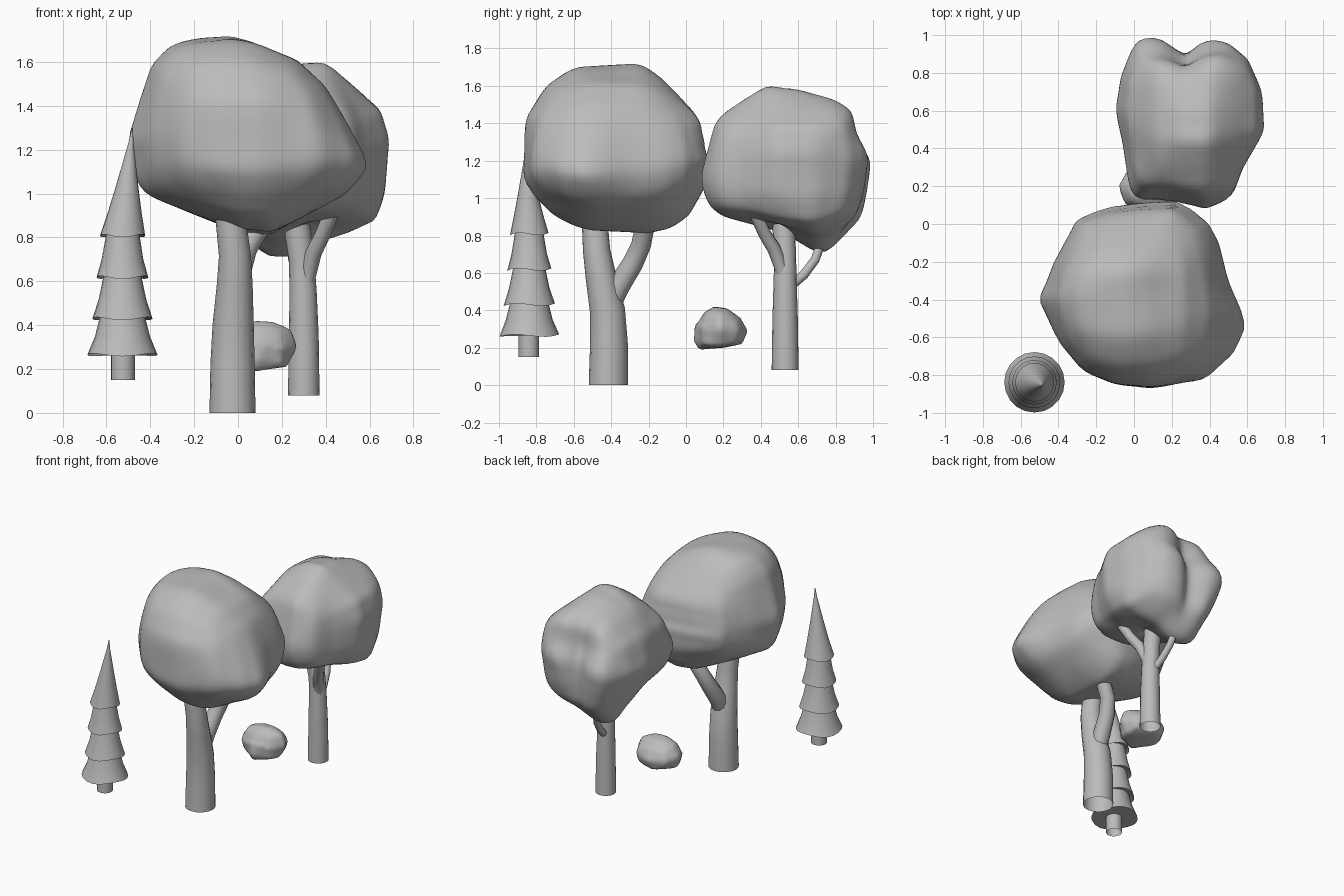
import bpy, bmesh, math
from mathutils import Vector

if "Cube" in bpy.data.objects:
    bpy.data.objects.remove(bpy.data.objects["Cube"])

grey = bpy.data.materials.new("plain_grey")
grey.diffuse_color = (0.5, 0.5, 0.5, 1)
grey.use_nodes = True
grey.node_tree.nodes["Principled BSDF"].inputs["Base Color"].default_value = grey.diffuse_color


def finish(bm, name, angle=60):
    bm.normal_update()
    me = bpy.data.meshes.new(name)
    bm.to_mesh(me)
    bm.free()
    me.materials.append(grey)
    ob = bpy.data.objects.new(name, me)
    bpy.context.collection.objects.link(ob)
    bpy.ops.object.select_all(action='DESELECT')
    ob.select_set(True)
    bpy.context.view_layer.objects.active = ob
    bpy.ops.object.shade_smooth_by_angle(angle=math.radians(angle))


def polar(points, cu, cv):
    """Straight-sided outline's radius as a function of angle around (cu, cv)."""
    p = sorted((math.atan2(v - cv, u - cu), math.hypot(u - cu, v - cv)) for u, v in points)
    p = [(p[-1][0] - math.tau, p[-1][1])] + p + [(p[0][0] + math.tau, p[0][1])]

    def radius(u, v):
        a = math.atan2(v, u)
        for (a0, r0), (a1, r1) in zip(p, p[1:]):
            if a0 <= a <= a1 and a1 > a0:
                return r0 * r1 * math.sin(a1 - a0) / (r0 * math.sin(a - a0) + r1 * math.sin(a1 - a))
        return p[0][1]
    return radius


def fit(verts, i, j, rad, bins=48):
    """Pull the rim seen along one axis onto its outline."""
    rim = [1e-6] * bins
    info = []
    for v in verts:
        a = (math.atan2(v.co[j], v.co[i]) / math.tau % 1) * bins
        ratio = math.hypot(v.co[i], v.co[j]) / rad(v.co[i], v.co[j])
        k = int(a) % bins
        rim[k] = max(rim[k], ratio)
        info.append((v, a, ratio))
    for v, a, ratio in info:
        k = math.floor(a - .5)
        f = a - .5 - k
        edge = rim[k % bins] * (1 - f) + rim[(k + 1) % bins] * f
        s = 1 + (1 / edge - 1) * min(ratio / edge, 1) ** 4
        v.co[i] *= s
        v.co[j] *= s


def blob(name, centre, top, front, side, dents=(), detail=5):
    """Rounded lump blended from three outlines."""
    c = Vector(centre)
    views = [(0, 1, polar(top, c.x, c.y)), (0, 2, polar(front, c.x, c.z)), (1, 2, polar(side, c.y, c.z))]
    bm = bmesh.new()
    bmesh.ops.create_icosphere(bm, subdivisions=detail, radius=1)
    for vert in bm.verts:
        d = vert.co.normalized()
        total = sum((d[i] ** 2 + d[j] ** 2) / rad(d[i], d[j]) ** 2 for i, j, rad in views)
        r = (total / 2) ** -0.5
        for direction, depth, width in dents:
            r -= depth * math.exp(-(d.angle(Vector(direction)) / width) ** 2)
        vert.co = d * r
    for step in range(14):
        for view in views:
            fit(bm.verts, *view)
        if step < 10 or step == 12:
            bmesh.ops.smooth_vert(bm, verts=bm.verts, factor=0.4, use_axis_x=True, use_axis_y=True, use_axis_z=True)
    for vert in bm.verts:
        vert.co += c
    finish(bm, name)


def loft(bm, rings, sides, wave=None, base=True):
    """Skin rings given as (centre, radius, axis)."""
    loops = []
    for n, (c, r, axis) in enumerate(rings):
        q = Vector((0, 0, 1)).rotation_difference(axis)
        loop = []
        for s in range(sides):
            a = math.tau * s / sides
            w = wave[n] * math.sin(3 * a) if wave else 0
            loop.append(bm.verts.new(c + q @ Vector((r * math.cos(a), r * math.sin(a), w))))
        loops.append(loop)
    for l0, l1 in zip(loops, loops[1:]):
        for s in range(sides):
            t = (s + 1) % sides
            bm.faces.new((l0[s], l0[t], l1[t], l1[s]))
    if base:
        bm.faces.new(loops[0][::-1])


def limb(name, path, sides=12, upright_base=False):
    pts = [Vector(p[:3]) for p in path]
    rings = []
    for i, p in enumerate(path):
        axis = pts[min(i + 1, len(pts) - 1)] - pts[max(i - 1, 0)]
        if upright_base and i == 0:
            axis = Vector((0, 0, 1))
        rings.append((pts[i], p[3], axis.normalized()))
    bm = bmesh.new()
    loft(bm, rings, sides, base=False)
    finish(bm, name, 50)


# Large tree
limb("large_trunk", [(-.025, -.415, 0, .105), (-.025, -.412, .22, .101), (-.022, -.42, .4, .094),
                     (-.015, -.455, .58, .082), (-.014, -.478, .72, .073), (-.036, -.49, .9, .068)],
     16, True)
limb("large_branch", [(-.02, -.43, .38, .055), (-.012, -.36, .53, .06), (.005, -.285, .65, .056),
                      (.035, -.24, .75, .053), (.095, -.22, .85, .052), (.13, -.22, .93, .05)])
blob("large_canopy", (.05, -.36, 1.28),
     top=[(.5, -.3), (.45, -.1), (.4, 0), (.25, .14), (.05, .13), (-.15, .1), (-.3, .03), (-.42, -.2),
          (-.5, -.4), (-.4, -.62), (-.27, -.78), (-.1, -.85), (.1, -.87), (.38, -.82), (.53, -.68), (.6, -.53)],
     front=[(.5, 1.32), (.4, 1.49), (.27, 1.61), (.1, 1.68), (-.02, 1.72), (-.2, 1.71), (-.3, 1.68), (-.39, 1.6),
            (-.45, 1.42), (-.5, 1.25), (-.46, 1.03), (-.38, .98), (-.2, .91), (0, .84), (.15, .83), (.5, 1), (.6, 1.13)],
     side=[(-.86, 1.42), (-.87, 1.1), (-.8, 1), (-.7, .9), (-.55, .83), (-.15, .81), (0, .88), (.1, 1.05),
           (.12, 1.2), (.07, 1.43), (-.05, 1.56), (-.15, 1.66), (-.25, 1.72), (-.6, 1.7), (-.75, 1.6)],
     dents=[((.1, .1, 1), .03, .4), ((-.7, -.7, .1), -.03, .5)])

# Small tree
limb("small_trunk", [(.3, .53, .08, .072), (.3, .53, .35, .068), (.297, .53, .55, .062),
                     (.29, .53, .7, .058), (.262, .52, .9, .062)], 16, True)
limb("small_front_branch", [(.3, .53, .48, .034), (.316, .512, .62, .038), (.345, .47, .73, .037),
                            (.385, .42, .81, .035), (.43, .37, .92, .035)], 10)
limb("small_back_branch", [(.29, .56, .53, .025), (.275, .63, .59, .026), (.26, .69, .67, .025),
                           (.24, .73, .78, .025)], 10)
blob("small_canopy", (.3, .53, 1.15),
     top=[(.69, .49), (.68, .7), (.6, .88), (.48, .97), (.38, .97), (.26, .9), (.11, 1), (0, .96), (-.07, .78),
          (-.1, .6), (-.06, .42), (-.03, .22), (0, .14), (.2, .13), (.39, .09), (.52, .15), (.58, .3)],
     front=[(.4, 1.6), (.54, 1.48), (.65, 1.38), (.69, 1.25), (.67, 1), (.63, .88), (.5, .82), (.35, .77),
            (.26, .71), (.18, .7), (.1, .72), (.05, .82), (-.04, 1), (-.1, 1.15), (-.04, 1.35), (.1, 1.5), (.26, 1.59)],
     side=[(.09, 1.05), (.08, 1.12), (.14, 1.35), (.17, 1.43), (.3, 1.52), (.43, 1.6), (.6, 1.58), (.78, 1.53),
           (.88, 1.48), (.92, 1.33), (.99, 1.2), (.97, 1.05), (.94, .9), (.8, .75), (.74, .71), (.68, .72),
           (.5, .82), (.2, .9), (.12, .96)],
     dents=[((-.1, 1, .4), .07, .35), ((0, .55, .8), .04, .35), ((0, -.15, -1), .08, .4),
            ((.6, .6, .5), -.03, .4), ((-.7, -.7, .2), .03, .5)])

# Round bush
blob("bush", (.095, .18, .3),
     top=[(.27, .18), (.22, .28), (.1, .33), (-.03, .29), (-.08, .2), (-.05, .11), (.08, .04), (.2, .08)],
     front=[(.27, .3), (.24, .38), (.16, .415), (.08, .42), (-.02, .39), (-.08, .31), (-.05, .22), (.08, .19), (.22, .21)],
     side=[(.04, .24), (.05, .32), (.1, .39), (.15, .42), (.22, .41), (.29, .36), (.33, .29), (.3, .22), (.2, .2), (.07, .19)],
     detail=4)

# Conifer: stem, then stacked flared skirts as one leaning stack
UP = Vector((0, 0, 1))
bm = bmesh.new()
loft(bm, [(Vector((-.525, -.84, z)), .055, UP) for z in (.15, .3)], 16, base=False)
finish(bm, "conifer_stem", 50)
skirts = [(.16, .265), (.125, .35), (.103, .44), (.137, .43), (.108, .52), (.085, .63), (.118, .618),
          (.095, .70), (.075, .82), (.103, .808), (.078, .91), (.052, 1.03), (.028, 1.15), (.012, 1.23), (.002, 1.3)]
rings, wave = [], []
for i, (r, z) in enumerate(skirts):
    t = max(0, (z - .8) / .5)
    rings.append((Vector((-.527 + .045 * t, -.838 - .015 * t, z)), r, UP))
    wave.append(-.007 if i in (0, 3, 6, 9) else 0)
bm = bmesh.new()
loft(bm, rings, 20, wave)
finish(bm, "conifer_skirts", 45)
